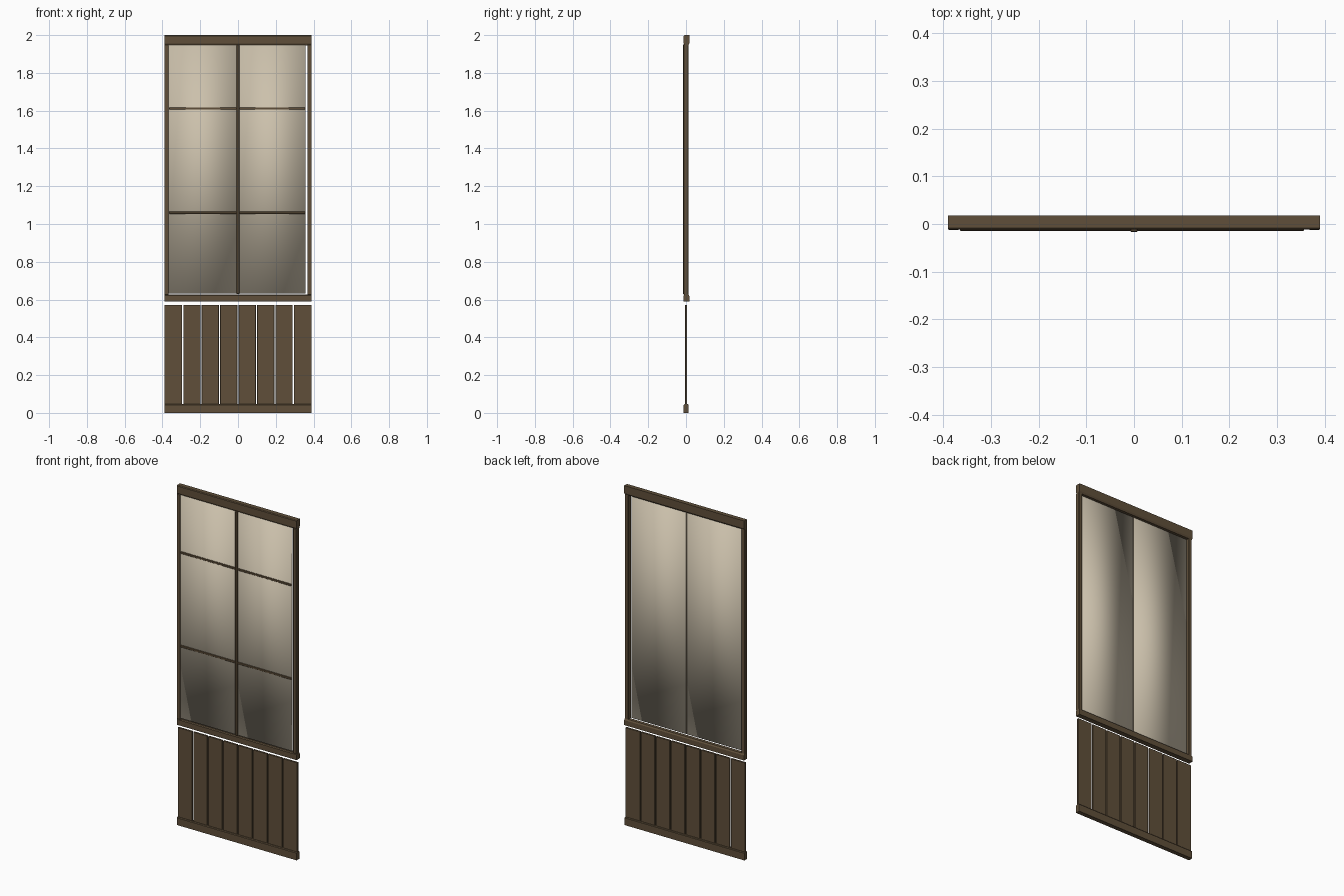
import bpy, bmesh

if "Cube" in bpy.data.objects:
    bpy.data.objects.remove(bpy.data.objects["Cube"])

def material(name, color):
    m = bpy.data.materials.new(name)
    m.diffuse_color = color
    m.use_nodes = True
    m.node_tree.nodes["Principled BSDF"].inputs["Base Color"].default_value = m.diffuse_color
    return m

WOOD = material("dark_wood", (0.115, 0.078, 0.042, 1))
GLASS = material("warm_glass", (0.60, 0.53, 0.41, 1))

def finish(name, bm, mat, smooth=False):
    bmesh.ops.recalc_face_normals(bm, faces=bm.faces)
    me = bpy.data.meshes.new(name)
    bm.to_mesh(me)
    bm.free()
    for p in me.polygons:
        p.use_smooth = smooth
    me.materials.append(mat)
    ob = bpy.data.objects.new(name, me)
    bpy.context.collection.objects.link(ob)
    return ob

def box(name, x, y, z, mat=WOOD, smooth=False, bevel=0):
    bm = bmesh.new()
    bmesh.ops.create_cube(bm, size=1)
    for v in bm.verts:
        v.co = [(r[0] + r[1]) / 2 + c * (r[1] - r[0]) for r, c in zip((x, y, z), v.co)]
    ob = finish(name, bm, mat, smooth)
    if bevel:
        mod = ob.modifiers.new("bevel", 'BEVEL')
        mod.width = bevel
        mod.segments = 1
    return ob

def rail(name, profile):
    # extrude a (y, z) profile across the full width
    bm = bmesh.new()
    face = bm.faces.new([bm.verts.new((-0.39, y, z)) for y, z in profile])
    ext = bmesh.ops.extrude_face_region(bm, geom=[face])
    for v in ext["geom"]:
        if isinstance(v, bmesh.types.BMVert):
            v.co.x = 0.39
    return finish(name, bm, WOOD)

F, B = -0.012, 0.0175

# Horizontal rails, chamfered towards the glazing
rail("top_rail", [(F, 1.996), (-0.008, 2.0), (B, 2.0), (B, 1.956),
                  (0.012, 1.946), (-0.007, 1.946), (F, 1.956)])
rail("middle_rail", [(F, 0.59), (B, 0.59), (B, 0.619),
                     (0.012, 0.627), (-0.007, 0.627), (F, 0.622)])
rail("bottom_rail", [(F, 0.0), (B - 0.004, 0.0), (B - 0.004, 0.042),
                     (0.010, 0.046), (-0.008, 0.046), (F, 0.042)])

# Side stiles of the window
for side, s in (("left", -1), ("right", 1)):
    x = sorted((s * 0.367, s * 0.39))
    box(side + "_stile", x, (-0.0125, 0.012), (0.625, 1.95), bevel=0.002)

# Two tall glass panes with a narrow gap between them
box("left_glass", (-0.368, -0.003), (-0.009, -0.004), (0.633, 1.948), GLASS, True)
box("right_glass", (0.003, 0.358), (-0.009, -0.004), (0.633, 1.948), GLASS, True)

# Glazing bars on the front
box("vertical_bar", (-0.008, 0.008), (-0.0165, -0.0085), (0.630, 1.950), bevel=0.002)
for i, z in enumerate((1.06, 1.611)):
    box(f"horizontal_bar_{i + 1}", (-0.365, 0.357), (-0.0145, -0.0085),
        (z - 0.006, z + 0.006), bevel=0.0015)

# Lower panel of eight upright planks
pitch = 0.78 / 8
for i in range(8):
    x0 = -0.39 + i * pitch
    box(f"plank_{i + 1}", (x0 + (0.003 if i else 0), x0 + pitch - (0.003 if i < 7 else 0)),
        (-0.004, 0.006), (0.04, 0.572), bevel=0.0015)
